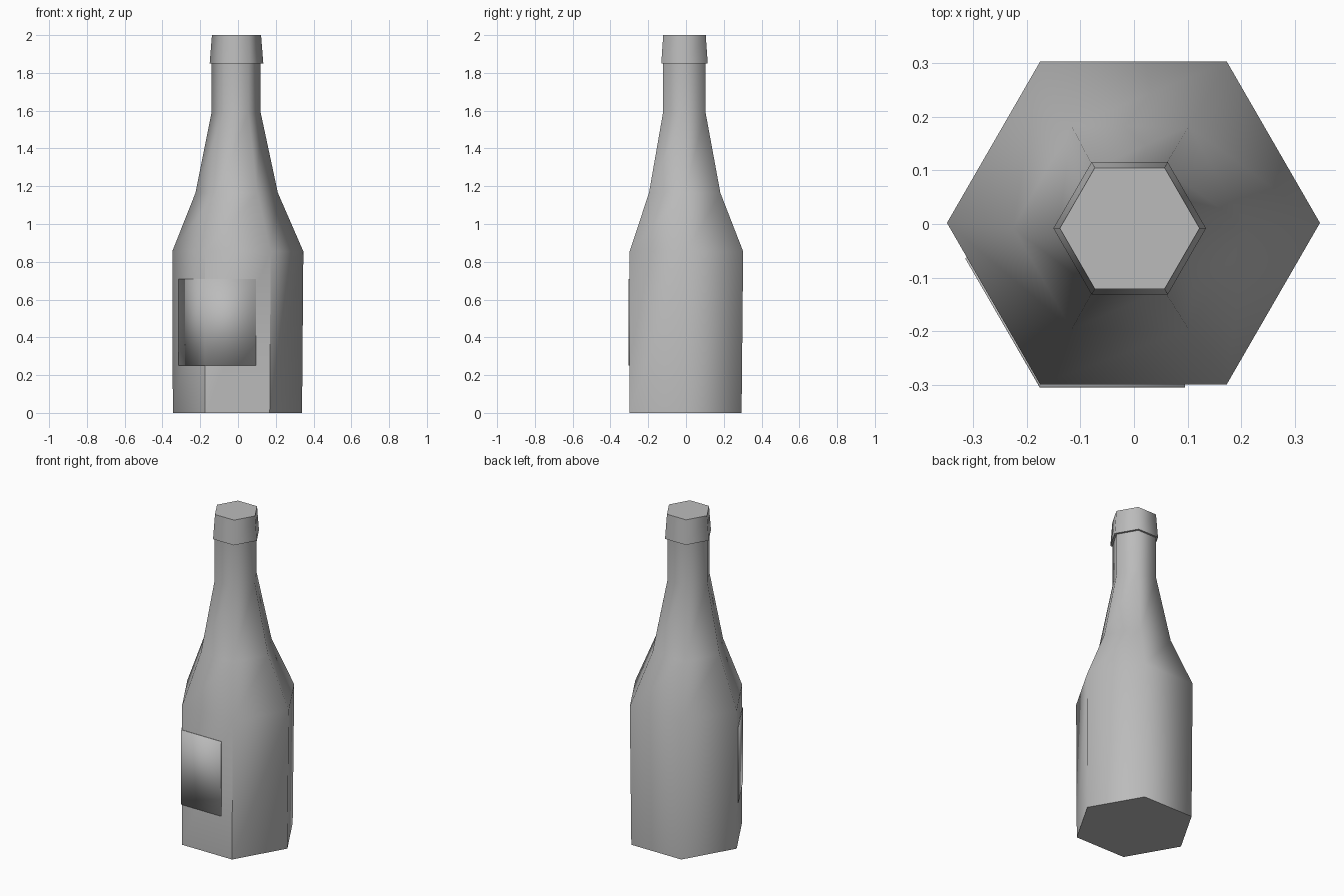
import bpy, bmesh
from math import cos, sin, pi, radians
from mathutils import Vector

cube = bpy.data.objects.get("Cube")
if cube:
    bpy.data.objects.remove(cube)

grey = bpy.data.materials.new("grey_glass")
grey.use_nodes = True
GREY = (0.5, 0.5, 0.5, 1)
grey.diffuse_color = GREY
grey.node_tree.nodes["Principled BSDF"].inputs["Base Color"].default_value = GREY


def finish(name, bm, angle=70):
    mesh = bpy.data.meshes.new(name)
    bm.to_mesh(mesh)
    bm.free()
    mesh.materials.append(grey)
    obj = bpy.data.objects.new(name, mesh)
    bpy.context.collection.objects.link(obj)
    bpy.ops.object.select_all(action="DESELECT")
    obj.select_set(True)
    bpy.context.view_layer.objects.active = obj
    bpy.ops.object.shade_smooth_by_angle(angle=radians(angle), keep_sharp_edges=True)
    return obj


def loft(name, rings, sharp_corners=()):
    """Six-sided skin through rings of (radius, height, centre x, centre y)."""
    bm = bmesh.new()
    loops = [[bm.verts.new((cx + r * cos(i * pi / 3), cy + r * sin(i * pi / 3), z))
              for i in range(6)] for r, z, cx, cy in rings]
    for low, high in zip(loops, loops[1:]):
        for i in range(6):
            j = (i + 1) % 6
            bm.faces.new((low[i], low[j], high[j], high[i]))
    bm.faces.new(loops[0][::-1])
    bm.faces.new(loops[-1])
    # crisp front corners near the base
    for i in sharp_corners:
        bm.edges.get((loops[0][i], loops[1][i])).smooth = False
    return finish(name, bm)


# Body, shoulder and slightly off-centre neck
loft("bottle", [
    (0.342, 0.0, -0.003, -0.002),
    (0.347, 0.855, -0.001, 0.002),
    (0.218, 1.165, -0.007, -0.007),
    (0.13, 1.59, -0.01, -0.009),
    (0.13, 1.86, -0.01, -0.009),
], sharp_corners=(4, 5))

# Flared cap
loft("cap", [(0.142, 1.85, -0.008, -0.008), (0.13, 2.0, -0.008, -0.008)])

# Label wrapping the front and the corner beside it
R = 0.351
side, corner, front = (Vector((R * cos(a), R * sin(a), 0)) for a in (pi, 4 * pi / 3, 5 * pi / 3))
path = [corner.lerp(side, 0.79), corner, corner.lerp(front, 0.77)]
bm = bmesh.new()
low, high = ([bm.verts.new((p.x, p.y, z)) for p in path] for z in (0.25, 0.71))
for i in range(2):
    bm.faces.new((low[i], low[i + 1], high[i + 1], high[i]))
label = finish("label", bm)
solid = label.modifiers.new("thickness", "SOLIDIFY")
solid.thickness = 0.008
solid.offset = -1
